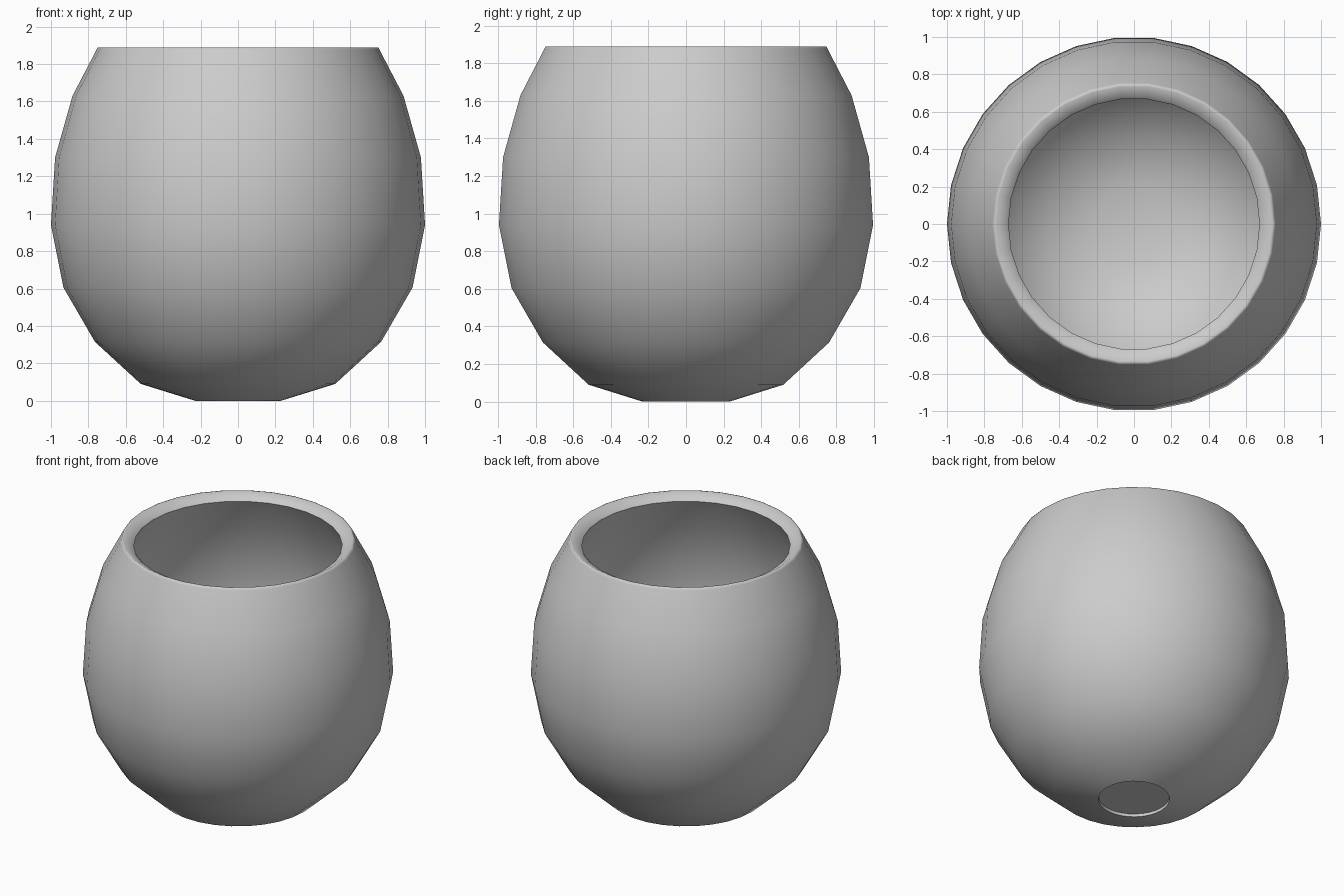
import bpy
import bmesh
from math import tau, radians
from mathutils import Vector, Matrix

cube = bpy.data.objects.get("Cube")
if cube:
    bpy.data.objects.remove(cube, do_unlink=True)

SIDES = 30
WALL = 0.085


def inset(points, distance):
    """Shift an open profile inwards by an even distance with mitred corners."""
    result = []
    for i in range(1, len(points) - 1):
        before = (points[i] - points[i - 1]).normalized()
        after = (points[i + 1] - points[i]).normalized()
        n1 = Vector((-before.y, before.x))
        n2 = Vector((-after.y, after.x))
        mitre = (n1 + n2).normalized()
        result.append(points[i] + mitre * distance / mitre.dot(n1))
    return result


def lathe(name, profile):
    """Revolve a (radius, height) profile around z."""
    bm = bmesh.new()
    verts = [bm.verts.new((p[0], 0, p[1])) for p in profile]
    edges = [bm.edges.new(pair) for pair in zip(verts, verts[1:])]
    bmesh.ops.spin(bm, geom=verts + edges, cent=(0, 0, 0), axis=(0, 0, 1),
                   angle=tau, steps=SIDES, use_merge=False)
    bmesh.ops.remove_doubles(bm, verts=bm.verts, dist=0.0005)
    bmesh.ops.recalc_face_normals(bm, faces=bm.faces)
    mesh = bpy.data.meshes.new(name)
    bm.to_mesh(mesh)
    bm.free()
    obj = bpy.data.objects.new(name, mesh)
    bpy.context.collection.objects.link(obj)
    bpy.ops.object.select_all(action="DESELECT")
    obj.select_set(True)
    bpy.context.view_layer.objects.active = obj
    bpy.ops.object.shade_smooth_by_angle(angle=radians(60))
    return obj


# Rounded outer wall, from the middle of the base up to the rim
outer = [Vector(p) for p in (
    (0, 0), (0.23, 0), (0.52, 0.09), (0.765, 0.315), (0.933, 0.605),
    (1.0, 0.94), (0.978, 1.30), (0.885, 1.63), (0.757, 1.876))]

# Inward-sloping rim with softened edges
rim = [(0.751, 1.888), (0.738, 1.89), (0.682, 1.858), (0.671, 1.846)]

# Shallow recess under the base, and a parallel inner wall
recess = [(0, 0.02), (0.228, 0.02)]
inner = inset(outer, WALL)[::-1]

lathe("bowl_vase", recess + outer[1:] + rim + inner + [(0, WALL)])
